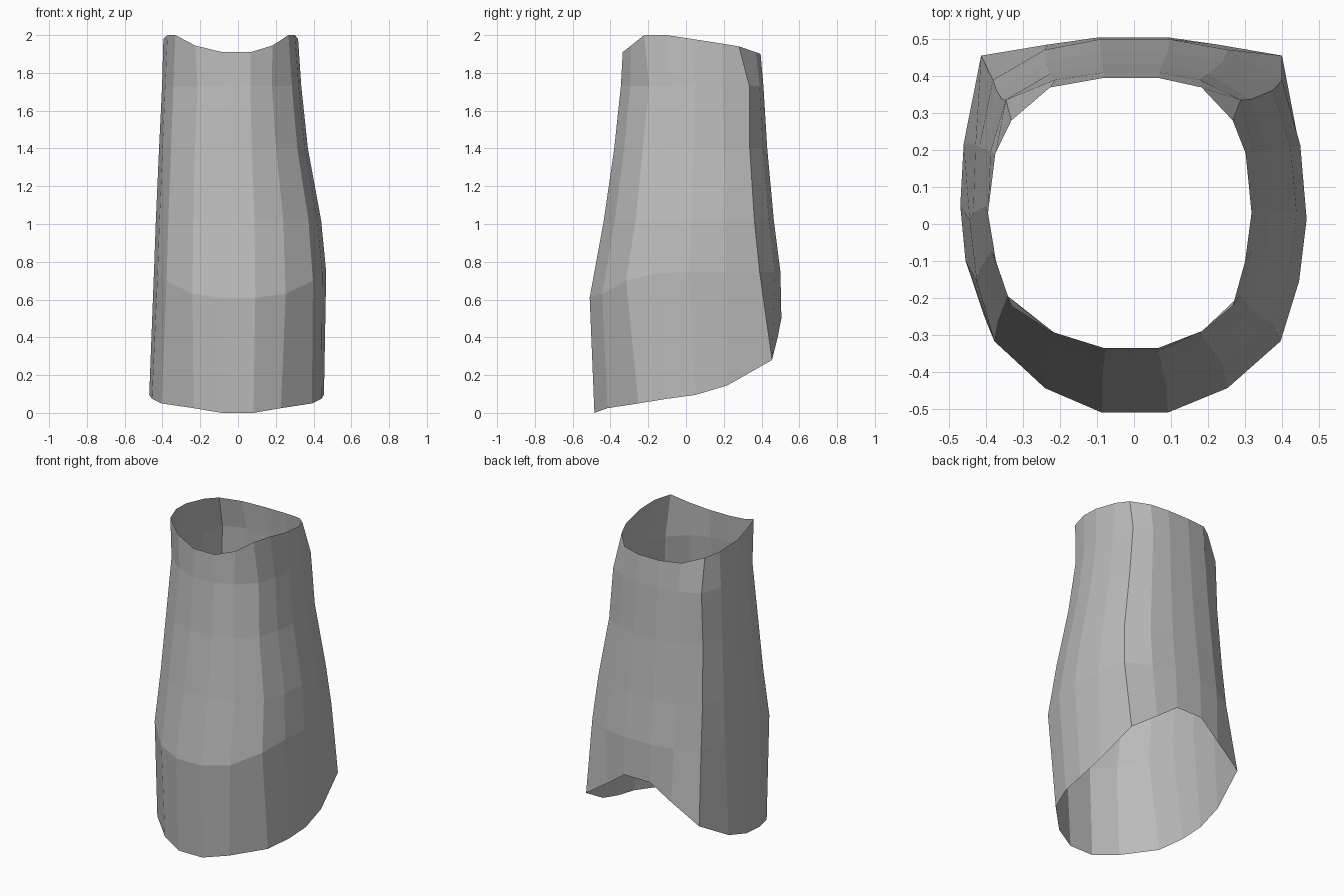
import bpy
import bmesh

if "Cube" in bpy.data.objects:
    bpy.data.objects.remove(bpy.data.objects["Cube"], do_unlink=True)

# Half cross-sections from front to back, as fractions of the ring's extents
LOW_U = (.18, .5, .86, .97, 1, .98, .88, .5, .2)
LOW_V = (-1, -.86, -.53, -.22, .08, .42, .9, .96, 1)
HIGH_U = (.21, .575, .84, .945, 1, .95, .84, .575, .21)
HIGH_V = (-1, -.877, -.69, -.36, 0, .44, .685, .93, 1)

# Heights of the uneven rings, front to back
HEM = (0, .025, .05, .075, .095, .145, .28, .4, .5)
LOWER = (.61, .63, .7, .74, .745, .745, .745, .745, .745)
RIM = (1.91, 1.945, 2, 2, 1.98, 1.955, 1.94, 1.91, 1.9)


def level(z):
    return (z,) * len(HEM)


# Each ring: heights, +x extent, -x extent, front y, back y, blend to high section
RINGS = (
    (HEM, .455, .47, -.485, .505, 0),
    (LOWER, .467, .445, -.51, .5, .55),
    (level(1.02), .44, .435, -.435, .465, .6),
    (level(1.4), .37, .418, -.38, .43, .6),
    (level(1.73), .335, .402, -.345, .41, .45),
    (RIM, .318, .395, -.335, .395, 1),
)


def mix(a, b, t):
    return a + (b - a) * t


def ring_points(heights, right, left, front, back, blend):
    """Closed ring: one side front to back, then the other side back to front."""
    middle, half = (front + back) / 2, (back - front) / 2
    side = [(mix(a, b, blend), middle + half * mix(c, d, blend), z)
            for a, b, c, d, z in zip(LOW_U, HIGH_U, LOW_V, HIGH_V, heights)]
    return ([(u * right, y, z) for u, y, z in side]
            + [(-u * left, y, z) for u, y, z in reversed(side)])


# Open faceted sleeve
bm = bmesh.new()
rings = [[bm.verts.new(p) for p in ring_points(*spec)] for spec in RINGS]
for lower, upper in zip(rings, rings[1:]):
    count = len(lower)
    for i in range(count):
        j = (i + 1) % count
        bm.faces.new((lower[i], lower[j], upper[j], upper[i]))

mesh = bpy.data.meshes.new("sleeve")
bm.to_mesh(mesh)
bm.free()

# Plain grey cloth
grey = bpy.data.materials.new("plain_grey")
grey.use_nodes = True
colour = (.5, .5, .5, 1)
grey.diffuse_color = colour
grey.node_tree.nodes["Principled BSDF"].inputs["Base Color"].default_value = colour
mesh.materials.append(grey)

sleeve = bpy.data.objects.new("sleeve", mesh)
bpy.context.collection.objects.link(sleeve)
